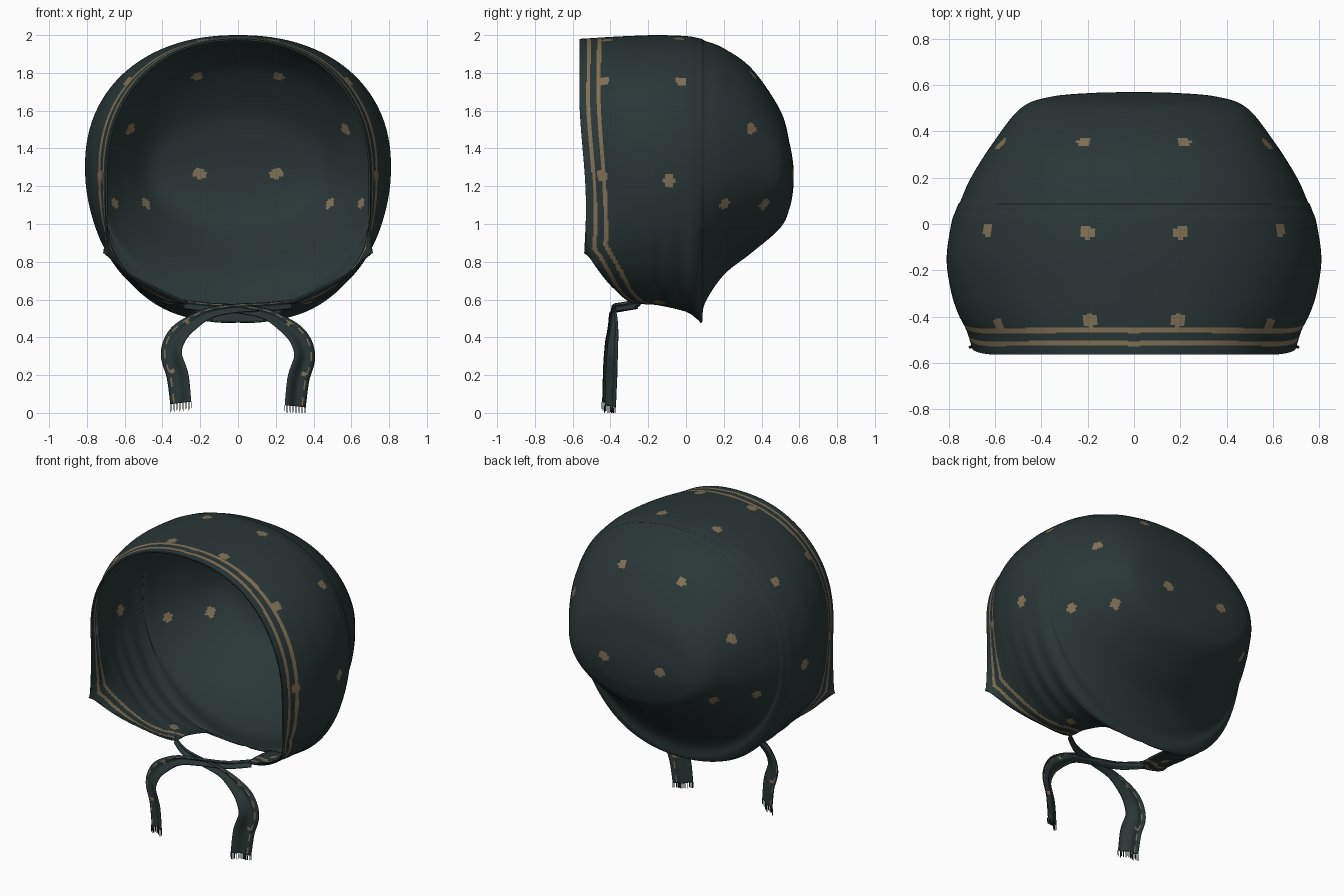
import bpy, bmesh, math
from mathutils import Vector, kdtree

if "Cube" in bpy.data.objects:
    bpy.data.objects.remove(bpy.data.objects["Cube"])


def material(name, rgb):
    m = bpy.data.materials.new(name)
    m.diffuse_color = (*rgb, 1)
    m.use_nodes = True
    m.node_tree.nodes["Principled BSDF"].inputs["Base Color"].default_value = m.diffuse_color
    return m


MATS = [material("dark teal cloth", (0.023, 0.037, 0.038)),
        material("tan print", (0.22, 0.165, 0.095))]


def catmull(pts, i, t):
    """Catmull-Rom value on segment i of a list of tuples."""
    n = len(pts) - 1
    p0, p1, p2, p3 = (pts[min(max(k, 0), n)] for k in (i - 1, i, i + 1, i + 2))
    return [0.5 * (2 * b + (c - a) * t + (2 * a - 5 * b + 4 * c - d) * t * t
                   + (3 * b - a - 3 * c + d) * t ** 3)
            for a, b, c, d in zip(p0, p1, p2, p3)]


def finish(name, bm, thick):
    me = bpy.data.meshes.new(name)
    bm.to_mesh(me)
    bm.free()
    for m in MATS:
        me.materials.append(m)
    for p in me.polygons:
        p.use_smooth = True
    ob = bpy.data.objects.new(name, me)
    bpy.context.collection.objects.link(ob)
    if thick:
        s = ob.modifiers.new("thickness", 'SOLIDIFY')
        s.thickness = thick
        s.offset = -1
    return ob


# Hood cross-sections, front to back:
# y, top z, half width, z of widest point, lower edge x, lower edge z
ROWS = [(-0.53, 1.98, 0.70, 1.25, 0.715, 0.85),
        (-0.45, 1.985, 0.725, 1.27, 0.58, 0.735),
        (-0.38, 1.99, 0.76, 1.29, 0.43, 0.655),
        (-0.29, 1.995, 0.79, 1.30, 0.28, 0.585),
        (-0.15, 2.0, 0.81, 1.30, 0.26, 0.57),
        (0.0, 1.995, 0.79, 1.30, 0.23, 0.535),
        (0.06, 1.985, 0.77, 1.30, 0.17, 0.495),
        (0.085, 1.98, 0.76, 1.30, 0.0, 0.48),
        (0.10, 1.97, 0.75, 1.30, 0.0, 0.58),
        (0.20, 1.93, 0.705, 1.30, 0.0, 0.73),
        (0.35, 1.82, 0.61, 1.30, 0.0, 0.85),
        (0.50, 1.60, 0.49, 1.28, 0.0, 0.98),
        (0.55, 1.42, 0.36, 1.26, 0.0, 1.09),
        (0.567, 1.32, 0.17, 1.25, 0.0, 1.18),
        (0.57, 1.25, 0.0, 1.25, 0.0, 1.25)]
STEPS = [18, 14, 12, 14, 12, 8, 8, 6, 10, 12, 14, 10, 8, 6]
HALF = 110          # columns on each side


def section_point(row, s):
    """Point on the half section: s = 0 lower edge, s = 1 top centre."""
    y, top, w, zw, bx, bz = row
    bx = max(bx, 0)
    if s < 0.45:
        a = (1 - s / 0.45) * math.pi / 2
        x, z = bx + (w - bx) * math.cos(a), zw - (zw - bz) * math.sin(a)
    else:
        a = (s - 0.45) / 0.55 * math.pi / 2
        x = w * max(math.cos(a), 0) ** 0.91
        z = zw + (top - zw) * math.sin(a) ** 0.91
    # front rim leans forward towards the crown
    k = min(max((z - 1.1) / 0.6, 0), 1)
    y -= 0.035 * k * k * (3 - 2 * k) * min(max((-0.1 - y) / 0.35, 0), 1)
    # gathered folds above the ties
    g = math.exp(-((y + 0.08) / 0.17) ** 2) * max(0, 1 - s / 0.4) * min(1, s / 0.08)
    x *= 1 + 0.022 * g * math.sin(y * 55)
    return x, y, z


# Hood
rows = [catmull(ROWS, i, j / n) for i, n in enumerate(STEPS) for j in range(n)] + [ROWS[-1]]
bm = bmesh.new()
grid = []
for r in rows:
    line = []
    for u in range(2 * HALF + 1):
        x, y, z = section_point(r, 1 - abs(u - HALF) / HALF)
        line.append(bm.verts.new((x if u < HALF else -x if u > HALF else 0, y, z)))
    grid.append(line)
for a, b in zip(grid, grid[1:]):
    for u in range(2 * HALF):
        bm.faces.new((a[u], b[u], b[u + 1], a[u + 1]))

# rim used to place the border stripes
rim = [v.co.copy() for v in grid[0]]
rim += [l[k].co.copy() for l in grid[:sum(STEPS[:3])] for k in (0, -1)]
rim_tree = kdtree.KDTree(len(rim))
for i, c in enumerate(rim):
    rim_tree.insert(c, i)
rim_tree.balance()

bmesh.ops.remove_doubles(bm, verts=bm.verts[:], dist=0.0002)
bm.faces.ensure_lookup_table()
face_tree = kdtree.KDTree(len(bm.faces))
for i, f in enumerate(bm.faces):
    c = f.calc_center_median()
    face_tree.insert(c, i)
    d = rim_tree.find(c)[2]
    if 0.04 < d < 0.06 or 0.095 < d < 0.118:
        f.material_index = 1
face_tree.balance()

# printed dots, mirrored left and right
DOTS = [(0.20, -0.42, 1.98), (0.60, -0.44, 1.76), (0.72, -0.435, 1.25),
        (0.21, -0.04, 1.98), (0.64, -0.03, 1.77), (0.80, -0.09, 1.23),
        (0.22, 0.36, 1.80), (0.58, 0.34, 1.50), (0.66, 0.21, 1.10),
        (0.50, 0.41, 1.10), (0.21, 0.56, 1.27), (0.35, -0.13, 0.64)]
for x, y, z in DOTS:
    for sx in (1, -1):
        c = face_tree.find((sx * x, y, z))[0]
        for _, i, _ in face_tree.find_range(c, 0.031):
            bm.faces[i].material_index = 1
finish("hood", bm, 0.01)

# Ties: x, y, z, width, backward turn of the ribbon
PATH = [(-0.285, -0.25, 0.575, 0.05, 0.1), (-0.16, -0.33, 0.56, 0.05, 0.3),
        (0.0, -0.372, 0.55, 0.05, 0.3), (0.14, -0.38, 0.525, 0.06, 0.3),
        (0.235, -0.38, 0.475, 0.085, 0.4), (0.32, -0.385, 0.40, 0.115, 0.5),
        (0.353, -0.39, 0.30, 0.125, 0.5), (0.32, -0.395, 0.18, 0.13, 0.5),
        (0.303, -0.40, 0.035, 0.125, 0.5)]


def tie(name, side, shift, lift):
    bm = bmesh.new()
    pts = [catmull(PATH, i, j / 12) for i in range(len(PATH) - 1) for j in range(12)] + [PATH[-1]]
    cols = [-0.5 + k / 14 for k in range(15)]
    lines = []
    for i, p in enumerate(pts):
        a, b = pts[max(i - 1, 0)], pts[min(i + 1, len(pts) - 1)]
        t = Vector((b[0] - a[0], 0, b[2] - a[2])).normalized()
        across = Vector((-t.z, 0, t.x))
        across = (across + Vector((0, p[4], 0))).normalized()
        base = Vector((p[0], p[1] + shift, p[2] + lift * i / len(pts)))
        line = []
        for k in cols:
            c = base + across * p[3] * k
            c.y += 0.008 * math.cos(k * 9)          # soft crease
            line.append(bm.verts.new((c.x * side, c.y, c.z)))
        lines.append(line)
    for i, (a, b) in enumerate(zip(lines, lines[1:])):
        for k in range(14):
            f = bm.faces.new((a[k], b[k], b[k + 1], a[k + 1]))
            dot = i % 30 in (20, 21) and 8 <= k <= 10
            if dot or (k == 11 and i % 7 < 4):
                f.material_index = 1
    # fringe threads
    end = [v.co.copy() for v in lines[-1]]
    for k, c in enumerate(end):
        low = max(0.0, c.z - 0.032 - 0.006 * (k % 3))
        q = [bm.verts.new((c.x + dx, c.y, z)) for dx, z in
             ((-0.0018, c.z), (0.0018, c.z), (0.0018, low), (-0.0018, low))]
        bm.faces.new(q)
    bmesh.ops.recalc_face_normals(bm, faces=bm.faces[:])
    finish(name, bm, 0.004)


tie("right_tie", 1, 0.0, 0.0)
tie("left_tie", -1, -0.014, 0.018)
